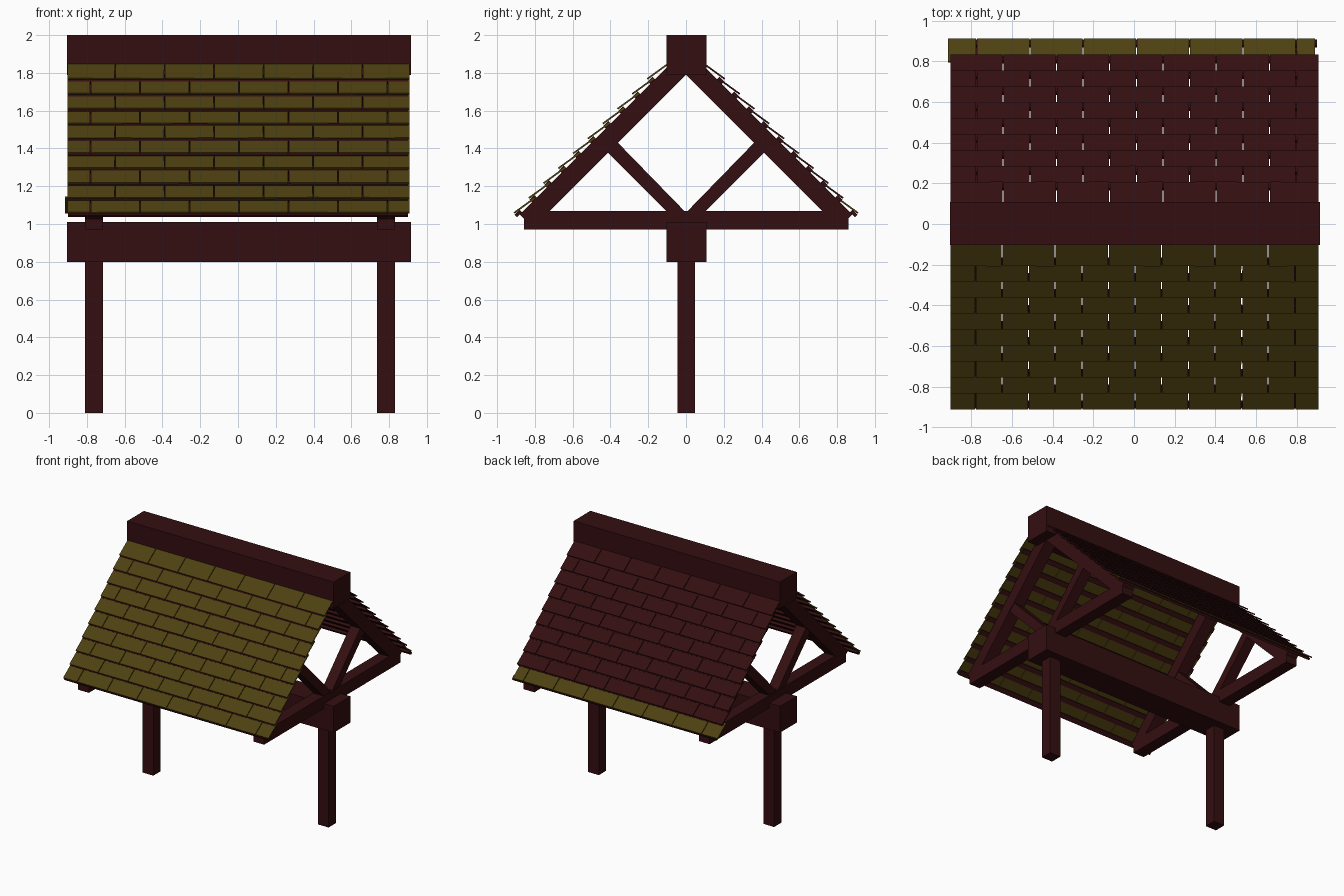
import bpy, bmesh, math, random
from mathutils import Matrix, Vector

if "Cube" in bpy.data.objects:
    bpy.data.objects.remove(bpy.data.objects["Cube"])

random.seed(4)

def material(name, col):
    m = bpy.data.materials.new(name)
    m.diffuse_color = (*col, 1)
    m.use_nodes = True
    m.node_tree.nodes["Principled BSDF"].inputs["Base Color"].default_value = m.diffuse_color
    return m

RED = material("dark red timber", (0.034, 0.0045, 0.0055))
OLIVE = material("olive shingle", (0.076, 0.052, 0.0055))

def finish(name, bm, mat):
    bmesh.ops.recalc_face_normals(bm, faces=bm.faces)
    me = bpy.data.meshes.new(name)
    bm.to_mesh(me)
    bm.free()
    me.materials.append(mat)
    ob = bpy.data.objects.new(name, me)
    bpy.context.collection.objects.link(ob)
    return ob

def add_box(bm, centre, size, tilt=0.0, roll=0.0):
    """Box tilted about x, with a small roll in its own plane."""
    mat = (Matrix.Translation(Vector(centre)) @ Matrix.Rotation(tilt, 4, 'X')
           @ Matrix.Rotation(roll, 4, 'Z') @ Matrix.Diagonal((*size, 1)))
    bmesh.ops.create_cube(bm, size=1, matrix=mat)

def block(name, x, y, z, mat=RED):
    bm = bmesh.new()
    add_box(bm, [(a + b) / 2 for a, b in (x, y, z)], [b - a for a, b in (x, y, z)])
    return finish(name, bm, mat)

def prism(name, x, profile, mat=RED):
    """Extrude a y-z outline along x."""
    bm = bmesh.new()
    f = bm.faces.new([bm.verts.new((x[0], y, z)) for y, z in profile])
    ext = bmesh.ops.extrude_face_region(bm, geom=[f])
    verts = [v for v in ext["geom"] if isinstance(v, bmesh.types.BMVert)]
    bmesh.ops.translate(bm, verts=verts, vec=(x[1] - x[0], 0, 0))
    return finish(name, bm, mat)

# long beams
block("ridge_beam", (-0.905, 0.915), (-0.103, 0.108), (1.79, 2.0))
block("lower_beam", (-0.905, 0.915), (-0.103, 0.108), (0.80, 1.01))

# posts and trusses at both ends
for end, x in (("left", (-0.81, -0.715)), ("right", (0.735, 0.83))):
    block(end + "_post", x, (-0.045, 0.048), (0, 0.82))
    block(end + "_tie_beam", x, (-0.857, 0.86), (0.97, 1.07))
    for side, s in (("front", -1), ("back", 1)):
        prism(f"{end}_{side}_rafter", x,
              [(s * y, z) for y, z in ((0, 1.79), (0.81, 0.98), (0.88, 1.05), (0, 1.93))])
        xb = (x[0] + 0.005, x[1] - 0.005)
        prism(f"{end}_{side}_brace", xb,
              [(s * y, z) for y, z in ((0, 1.06), (0.03, 0.995), (0.42, 1.385), (0.37, 1.44))])

# laths and staggered shingle rows on both slopes
PITCH, TILT, LENGTH, ROWS = 0.0783, math.radians(36), 0.14, 10
for side, s in (("front", -1), ("back", 1)):
    laths = bmesh.new()
    for r in range(ROWS):
        y_low, z_low = 0.205 + PITCH * r, 1.772 - 0.0788 * r
        # lath lies on the rafter beneath the row above's lower edge
        ly = y_low - 0.022
        add_box(laths, (0, s * ly, 1.943 - ly), (1.80, 0.036, 0.018), -s * math.pi / 4)

        # joints every 0.26, shifted half a shingle on alternate rows
        first = -0.65 if r % 2 == 0 else -0.78
        shift = 0.0 if s < 0 else 0.006
        last_back = s > 0 and r == ROWS - 1
        joints = [-0.905] + [first + shift + 0.262 * k for k in range(7)] + [0.91]
        joints = [j for j in joints if j <= 0.91]
        if joints[-1] - joints[-2] < 0.04:
            joints.pop(-2)
        if last_back:
            joints[0], joints[-1] = -0.918, 0.893
        bm = bmesh.new()
        cy = y_low - math.cos(TILT) * LENGTH / 2
        cz = z_low + math.sin(TILT) * LENGTH / 2 - 0.004
        for a, b in zip(joints, joints[1:]):
            add_box(bm, ((a + b) / 2, s * cy, cz), (b - a - 0.005, LENGTH, 0.009),
                    -s * TILT, random.uniform(-0.008, 0.008))
        finish(f"{side}_shingle_row_{r + 1}", bm, OLIVE if s < 0 or last_back else RED)
    finish(side + "_laths", laths, RED)
